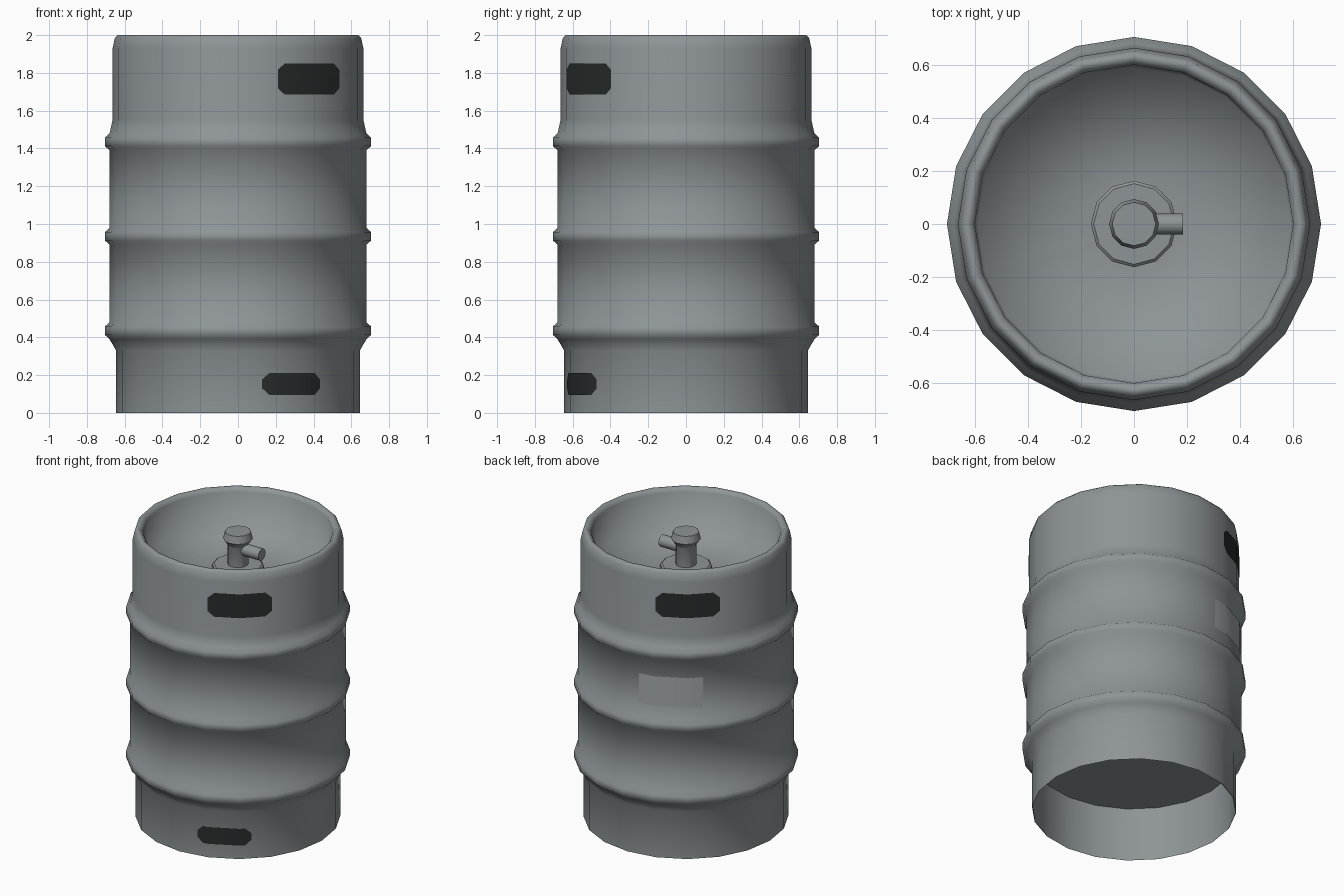
import bpy
import bmesh
from math import sin, cos, radians, pi

old = bpy.data.objects.get("Cube")
if old:
    bpy.data.objects.remove(old, do_unlink=True)

SIDES = 20
STEP = 360 / SIDES


def material(name, r, g, b):
    m = bpy.data.materials.new(name)
    m.use_nodes = True
    m.diffuse_color = (r, g, b, 1)
    m.node_tree.nodes["Principled BSDF"].inputs["Base Color"].default_value = (r, g, b, 1)
    return m


steel = material("brushed_steel", 0.27, 0.30, 0.31)
dark = material("dark_opening", 0.02, 0.026, 0.025)
pale = material("pale_label", 0.37, 0.39, 0.395)


def finish(name, bm, mat, angle=None):
    me = bpy.data.meshes.new(name)
    bm.to_mesh(me)
    bm.free()
    ob = bpy.data.objects.new(name, me)
    bpy.context.collection.objects.link(ob)
    me.materials.append(mat)
    for p in me.polygons:
        p.use_smooth = True
    if angle:
        bpy.ops.object.select_all(action='DESELECT')
        ob.select_set(True)
        bpy.context.view_layer.objects.active = ob
        bpy.ops.object.shade_smooth_by_angle(angle=radians(angle))
    return ob


def lathe(name, profile, sides, angle=None, mat=steel):
    """Turn a (radius, height) profile around z; zero radius makes a pole."""
    bm = bmesh.new()
    rings = []
    for r, z in profile:
        n = sides if r > 0 else 1
        rings.append([bm.verts.new((r * cos(2 * pi * i / sides), r * sin(2 * pi * i / sides), z))
                      for i in range(n)])
    for a, b in zip(rings, rings[1:]):
        for i in range(sides):
            j = (i + 1) % sides
            quad = [a[i % len(a)], a[j % len(a)], b[j % len(b)], b[i % len(b)]]
            bm.faces.new(list(dict.fromkeys(quad)))
    return finish(name, bm, mat, angle)


def wall_plate(name, radius, a0, a1, z0, z1, mat, chamfer_a=0, chamfer_z=0):
    """Thin plate following the faceted wall between two angles, with cut corners."""
    bm = bmesh.new()
    folds = [k * STEP for k in range(-SIDES, SIDES) if a0 + chamfer_a < k * STEP < a1 - chamfer_a]
    angles = sorted({a0, a0 + chamfer_a, *folds, a1 - chamfer_a, a1})
    columns = []
    for a in angles:
        r = radius * cos(radians(STEP / 2)) / cos(radians(a % STEP - STEP / 2)) + 0.004
        c = chamfer_z if a in (a0, a1) else 0
        columns.append([bm.verts.new((r * cos(radians(a)), r * sin(radians(a)), z))
                        for z in (z0 + c, z1 - c)])
    for p, q in zip(columns, columns[1:]):
        bm.faces.new((p[0], q[0], q[1], p[1]))
    return finish(name, bm, mat)


# Barrel wall: skirt, three rolled hoops, collar, rim and dished top
profile = [(0.645, 0), (0.645, 0.33)]
for z in (0.435, 0.935, 1.435):
    profile += [(0.68, z - 0.045), (0.705, z - 0.022), (0.705, z + 0.022), (0.68, z + 0.045)]
profile += [(0.664, 1.55), (0.664, 1.93), (0.652, 1.985), (0.638, 2.0),
            (0.62, 2.0), (0.6, 1.975), (0.59, 1.74), (0.15, 1.72), (0, 1.72)]
lathe("barrel", profile, SIDES)

# Recessed underside with the inside of the skirt
lathe("recessed_base", [(0, 0.37), (0.637, 0.37), (0.641, 0)], SIDES, 40)

# Hand grips in the collar, drain slot in the skirt, label on the back
for name, mid in (("front_grip", -54), ("back_grip", 126)):
    wall_plate(name, 0.664, mid - 17.6, mid + 17.6, 1.685, 1.85, dark, 3.5, 0.035)
wall_plate("drain_slot", 0.645, -78.5, -47.5, 0.095, 0.212, dark, 3.5, 0.035)
wall_plate("label", 0.68, 99, 134, 1.07, 1.275, pale)

# Tap fitting: flange, stem with cap, and side spout
lathe("flange", [(0.163, 1.71), (0.163, 1.745), (0.152, 1.755), (0, 1.755)], 12, 30)
lathe("stem", [(0.065, 1.73), (0.065, 1.89), (0.07, 1.9), (0.094, 1.93),
               (0.082, 1.98), (0, 1.98)], 12, 30)
spout = lathe("spout", [(0, 0.03), (0.04, 0.03), (0.04, 0.184), (0, 0.184)], 12, 40)
spout.rotation_euler.y = pi / 2
spout.location.z = 1.865
